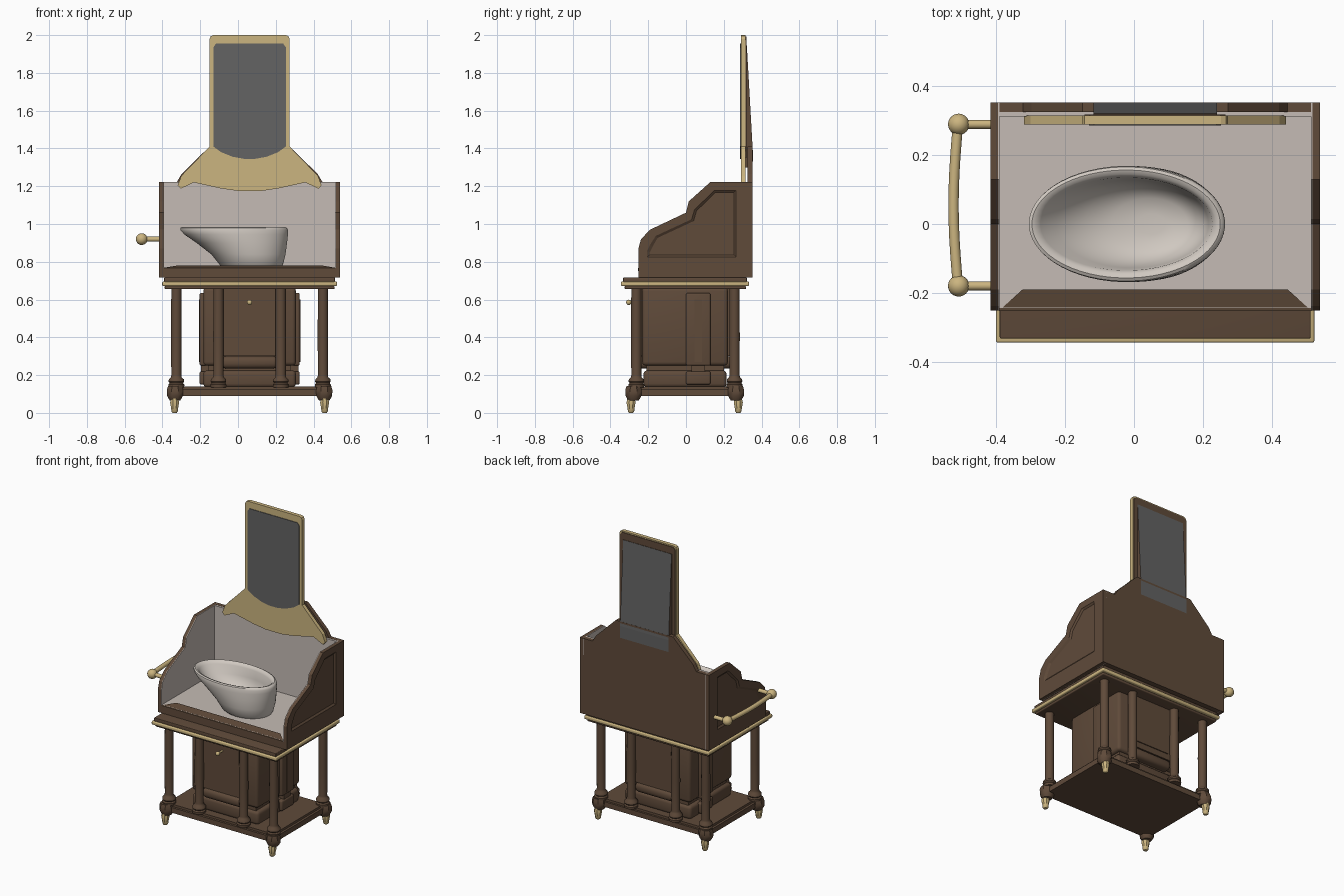
import bpy, bmesh, math
from mathutils import Vector

if "Cube" in bpy.data.objects:
    bpy.data.objects.remove(bpy.data.objects["Cube"])


def material(name, rgb):
    m = bpy.data.materials.new(name)
    m.diffuse_color = (*rgb, 1)
    m.use_nodes = True
    m.node_tree.nodes["Principled BSDF"].inputs["Base Color"].default_value = m.diffuse_color
    return m


WOOD = material("dark wood", (0.115, 0.069, 0.042))
BRASS = material("brass", (0.60, 0.46, 0.215))
MARBLE = material("pale marble", (0.56, 0.50, 0.46))
CHINA = material("porcelain", (0.63, 0.58, 0.53))
GLASS = material("mirror grey", (0.125, 0.125, 0.125))
CX = 0.0615  # symmetry plane of the cabinet


def finish(name, bm, mats, smooth=False):
    bmesh.ops.recalc_face_normals(bm, faces=bm.faces)
    me = bpy.data.meshes.new(name)
    bm.to_mesh(me)
    bm.free()
    ob = bpy.data.objects.new(name, me)
    bpy.context.collection.objects.link(ob)
    for m in (mats if isinstance(mats, list) else [mats]):
        me.materials.append(m)
    if smooth:
        bpy.context.view_layer.objects.active = ob
        ob.select_set(True)
        bpy.ops.object.shade_smooth_by_angle(angle=math.radians(40))
        ob.select_set(False)
    return ob


def box(name, x, y, z, mat, bevel=0.0):
    bm = bmesh.new()
    bmesh.ops.create_cube(bm, size=1)
    for v in bm.verts:
        for i, r in enumerate((x, y, z)):
            v.co[i] = r[0] if v.co[i] < 0 else r[1]
    if bevel:
        bmesh.ops.bevel(bm, geom=bm.edges[:], offset=bevel, segments=3, profile=0.5, affect='EDGES')
    return finish(name, bm, mat, bool(bevel))


def skin(bm, rings):
    rows = [[bm.verts.new(p) for p in r] for r in rings]
    n = len(rows[0])
    for a, b in zip(rows, rows[1:]):
        for i in range(n):
            bm.faces.new((a[i], a[(i + 1) % n], b[(i + 1) % n], b[i]))
    bm.faces.new(rows[0])
    bm.faces.new(rows[-1])


def prism(name, pts, axis, a, b, mat):
    """Extrude a 2D outline along x ('x': pts are y,z) or y ('y': pts are x,z)."""
    bm = bmesh.new()
    skin(bm, [[(d, p, q) if axis == 'x' else (p, d, q) for p, q in pts] for d in (a, b)])
    return finish(name, bm, mat)


def loft(name, rings, n, mat, smooth=True):
    """Stack of ellipses (cx, cy, rx, ry, z)."""
    bm = bmesh.new()
    skin(bm, [[(cx + rx * math.cos(2 * math.pi * (i + .5) / n),
                cy + ry * math.sin(2 * math.pi * (i + .5) / n), z) for i in range(n)]
              for cx, cy, rx, ry, z in rings])
    return finish(name, bm, mat, smooth)


def turned(name, x, y, profile, n, mat):
    return loft(name, [(x, y, r, r, z) for r, z in profile], n, mat)


def ball(name, c, r, mat):
    bm = bmesh.new()
    bmesh.ops.create_uvsphere(bm, u_segments=24, v_segments=14, radius=r)
    bmesh.ops.translate(bm, verts=bm.verts, vec=c)
    return finish(name, bm, mat, True)


def tube(name, pts, r, mat, side):
    """Round bar in a horizontal plane; side is the horizontal ring direction."""
    bm = bmesh.new()
    s, u = Vector(side), Vector((0, 0, 1))
    skin(bm, [[Vector(p) + r * (math.cos(t * math.pi / 8) * s + math.sin(t * math.pi / 8) * u)
               for t in range(16)] for p in pts])
    return finish(name, bm, mat, True)


def mirrored(half):
    """Complete a left half outline given as offsets from the symmetry plane."""
    return [(CX - d, z) for d, z in half] + [(CX + d, z) for d, z in reversed(half)]


# bottom shelf
box("bottom_shelf", (CX - .41, CX + .41), (-.29, .275), (.09, .125), WOOD)
box("bottom_shelf_top", (CX - .395, CX + .395), (-.275, .262), (.125, .14), WOOD)

# feet, corner blocks and columns
COL = [(.042, .135), (.043, .15), (.036, .158), (.042, .166), (.04, .178), (.029, .188),
       (.027, .2), (.028, .4), (.027, .66)]
for sx in (-1, 1):
    for y, fy in ((-.263, -.291), (.257, .277)):
        turned("corner_foot", CX + sx * .397, fy, [(.012, 0), (.018, .008), (.021, .03), (.026, .055), (.022, .07), (.022, .09)], 8, BRASS)
        turned("corner_block", CX + sx * .395, fy * .955, [(.03, .065), (.045, .09), (.047, .12), (.04, .142)], 8, WOOD)
        turned("outer_column", CX + sx * .388, y, COL, 20, WOOD)
        turned("inner_column", CX + sx * .165, y, COL, 20, WOOD)

# inner cabinet with waist, door and side pilasters
box("cabinet_body", (CX - .245, CX + .245), (-.232, .222), (.25, .665), WOOD, .02)
box("cabinet_waist", (CX - .22, CX + .22), (-.21, .2), (.2, .28), WOOD)
box("cabinet_plinth", (CX - .245, CX + .245), (-.225, .215), (.135, .225), WOOD, .02)
for y0, y1, s in ((-.25, -.225, -1), (.215, .242, 1)):
    box("cabinet_door", (CX - .15, CX + .15), (y0, y1), (.3, .66), WOOD)
    y = -.25 if s < 0 else .242
    box("door_panel", (CX - .127, CX + .127), (y - .006, y + .006), (.34, .64), WOOD)
box("door_base_moulding", (CX - .15, CX + .15), (-.262, .25), (.235, .3), WOOD, .025)
ball("door_knob", (CX, -.303, .585), .014, BRASS)
tube("knob_stem", [(CX, -.25, .585), (CX, -.3, .585)], .006, BRASS, (1, 0, 0))
for s in (-1, 1):
    for z0, z1 in ((.15, .22), (.25, .635)):
        xs = sorted((CX + s * .22, CX + s * .265))
        box("side_pilaster", xs, (0, .13), (z0, z1), WOOD, .01)
    xs = sorted((CX + s * .22, CX + s * .258))
    box("pilaster_core", xs, (.03, .1), (.17, .6), WOOD)
    xs = sorted((CX + s * .25, CX + s * .269))
    box("pilaster_panel", xs, (.045, .085), (.27, .6), WOOD)

# table top with brass rim
box("table_underside", (CX - .45, CX + .45), (-.325, .318), (.655, .672), WOOD, .006)
box("table_brass_rim", (CX - .463, CX + .463), (-.345, .333), (.672, .695), BRASS, .006)
box("table_top", (CX - .452, CX + .452), (-.333, .322), (.69, .717), WOOD, .004)

# wash box: base, marble floor, sloped front lip
box("wash_box_base", (CX - .477, CX + .477), (-.252, .35), (.717, .766), WOOD)
box("marble_floor", (CX - .455, CX + .455), (-.245, .315), (.76, .77), MARBLE)
bm = bmesh.new()
skin(bm, [[(CX - .455, -.253, .75), (CX + .455, -.253, .75), (CX + .385, -.19, .75), (CX - .385, -.19, .75)],
          [(CX - .455, -.253, .768), (CX + .455, -.253, .768), (CX + .385, -.19, .78), (CX - .385, -.19, .78)]])
finish("front_lip", bm, WOOD)

# curved side panels with recessed fields and marble lining
OUT = [(-.252, .717), (-.252, .87), (-.238, .92), (-.19, .97), (0, 1.06), (.015, 1.12), (.13, 1.223), (.353, 1.223), (.353, .717)]
INN = [(-.207, .825), (-.207, .855), (-.19, .89), (-.16, .937), (.03, 1.025), (.045, 1.075), (.15, 1.178), (.265, 1.178), (.265, .825)]
MID = [(-.19, .837), (-.19, .852), (-.176, .882), (-.15, .927), (.04, 1.015), (.055, 1.069), (.155, 1.166), (.253, 1.166), (.253, .837)]
for s in (-1, 1):
    bm = bmesh.new()
    skin(bm, [[(CX + s * d, y, z) for y, z in P] for d, P in
              ((.457, OUT), (.479, OUT), (.479, INN), (.47, MID))])
    finish("side_panel", bm, WOOD)
    prism("side_marble_lining", OUT, 'x', CX + s * .457, CX + s * .453, MARBLE)

# back board with shoulders and marble lining
prism("back_board", mirrored([(.479, .717), (.479, 1.223), (.385, 1.223), (.36, 1.265), (.212, 1.41)]),
      'y', .326, .353, WOOD)
box("back_marble_lining", (CX - .457, CX + .457), (.312, .327), (.765, 1.222), MARBLE)

# mirror frame, glass and backing
prism("mirror_frame", mirrored([(.06, 1.175), (.15, 1.188), (.295, 1.22), (.365, 1.187), (.381, 1.205), (.362, 1.255),
                                (.212, 1.41), (.212, 1.98), (.206, 1.994), (.192, 2.0)]), 'y', .29, .315, BRASS)
prism("mirror_glass", mirrored([(.03, 1.345), (.09, 1.356), (.15, 1.38), (.192, 1.41), (.192, 1.935), (.178, 1.955)]),
      'y', .286, .292, GLASS)
prism("frame_backing", mirrored([(.205, 1.35), (.205, 1.975), (.19, 1.992)]), 'y', .314, .319, WOOD)
back = prism("mirror_back_wedge", [(.315, 1.3), (.353, 1.3), (.354, 1.38), (.322, 1.945), (.315, 1.945)],
             'x', CX - .18, CX + .18, [WOOD, GLASS])
for f in back.data.polygons:
    f.material_index = 1 if f.normal.y > .5 else 0

# asymmetric oval basin
loft("basin", [(cx, 0, rx, ry, z) for cx, rx, ry, z in (
    (.075, .155, .125, .768), (.07, .168, .143, .785), (.055, .197, .157, .84), (.02, .24, .166, .9),
    (-.01, .275, .169, .945), (-.02, .285, .169, .968), (-.023, .283, .166, .979), (-.023, .274, .157, .984),
    (-.023, .262, .145, .98), (-.022, .25, .135, .965), (-.005, .222, .128, .91), (.025, .17, .108, .85),
    (.045, .11, .075, .822), (.05, .04, .03, .815))], 56, CHINA)

# towel rail on the left side
for y in (-.18, .29):
    ball("rail_knob", (-.51, y, .92), .031, BRASS)
    tube("rail_post", [(-.51, y, .92), (-.412, y, .92)], .013, BRASS, (0, 1, 0))
tube("towel_rail", [(-.512 - .013 * math.sin(math.pi * t / 10), -.18 + .047 * t, .92) for t in range(11)],
     .015, BRASS, (1, 0, 0))
